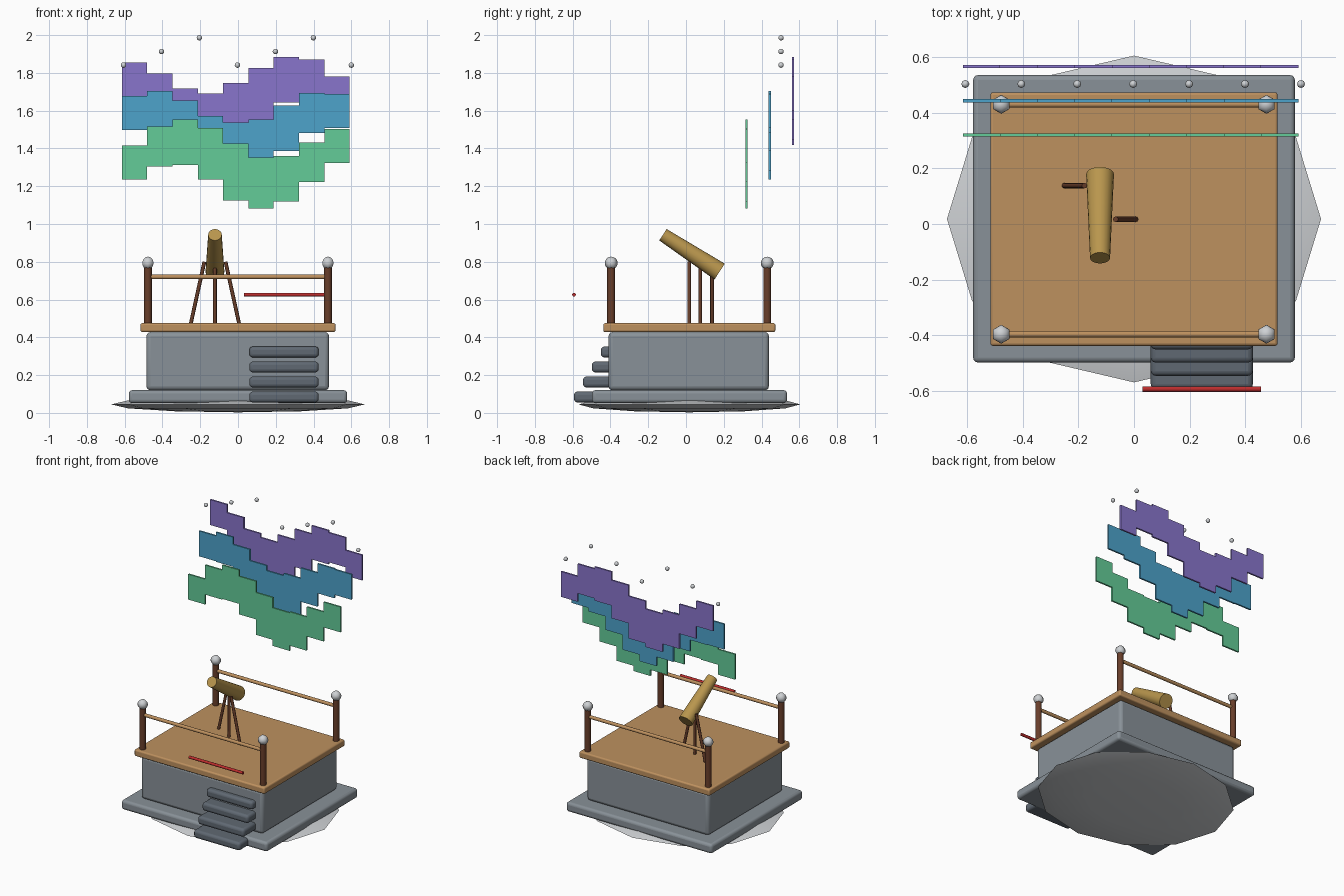
import bpy, math
from mathutils import Vector

if "Cube" in bpy.data.objects:
    bpy.data.objects.remove(bpy.data.objects["Cube"])


def mat(name, rgb):
    m = bpy.data.materials.new(name)
    m.diffuse_color = (*rgb, 1)
    m.use_nodes = True
    m.node_tree.nodes["Principled BSDF"].inputs["Base Color"].default_value = m.diffuse_color
    return m


STONE = mat("stone_grey", (0.25, 0.285, 0.315))
SLATE = mat("slate_step", (0.117, 0.141, 0.171))
WOOD = mat("light_wood", (0.515, 0.283, 0.114))
BROWN = mat("dark_wood", (0.14, 0.048, 0.023))
BRASS = mat("brass", (0.485, 0.305, 0.075))
SNOW = mat("snow_white", (0.62, 0.64, 0.66))
RED = mat("red", (0.515, 0.026, 0.026))
GREEN = mat("green_light", (0.127, 0.604, 0.314))
TEAL = mat("teal_light", (0.074, 0.366, 0.597))
PURPLE = mat("purple_light", (0.25, 0.178, 0.604))


def finish(name, material, angle=40):
    o = bpy.context.object
    o.name = name
    o.data.materials.append(material)
    bpy.ops.object.shade_smooth_by_angle(angle=math.radians(angle))
    return o


def box(name, lo, hi, material, bevel=0.0):
    lo, hi = Vector(lo), Vector(hi)
    bpy.ops.mesh.primitive_cube_add(size=1, location=(lo + hi) / 2)
    bpy.context.object.scale = hi - lo
    bpy.ops.object.transform_apply(location=False, rotation=False, scale=True)
    o = finish(name, material)
    if bevel:
        b = o.modifiers.new("bevel", 'BEVEL')
        b.width, b.segments = bevel, 3
    return o


def rod(name, a, b, r1, r2, material, sides=12):
    a, b = Vector(a), Vector(b)
    bpy.ops.mesh.primitive_cone_add(vertices=sides, radius1=r1, radius2=r2,
                                    depth=(b - a).length, location=(a + b) / 2)
    bpy.context.object.rotation_euler = (b - a).to_track_quat('Z', 'Y').to_euler()
    return finish(name, material, 50)


def ball(name, loc, scale, material, seg, rings):
    bpy.ops.mesh.primitive_uv_sphere_add(segments=seg, ring_count=rings, radius=1, location=loc)
    bpy.context.object.scale = scale
    bpy.ops.object.transform_apply(location=False, rotation=False, scale=True)
    return finish(name, material, 80)


# Snow mound, plinth, body and deck
ball("snow_mound", (0, 0.018, 0.045), (0.672, 0.587, 0.042), SNOW, 12, 6)
box("plinth", (-0.578, -0.498, 0.052), (0.578, 0.535, 0.12), STONE, 0.018)
box("body", (-0.485, -0.41, 0.12), (0.482, 0.439, 0.428), STONE, 0.022)
box("deck", (-0.516, -0.438, 0.428), (0.516, 0.473, 0.475), WOOD, 0.01)

# Steps climbing towards the body
for i in range(4):
    y, z = -0.593 + 0.0475 * i, 0.055 + 0.0795 * i
    box(f"step_{i + 1}", (0.06, y, z), (0.427, y + 0.15, z + 0.058), SLATE, 0.018)

# Corner posts with snow caps, and front and back rails
for side, y in (("front", -0.396), ("back", 0.43)):
    for end, x in (("left", -0.477), ("right", 0.476)):
        rod(f"{side}_{end}_post", (x, y, 0.47), (x, y, 0.78), 0.021, 0.021, BROWN)
        ball(f"{side}_{end}_cap", (x, y, 0.793), (0.034,) * 3, SNOW, 6, 10)
    rod(f"{side}_rail", (-0.477, y, 0.72), (0.476, y, 0.72), 0.012, 0.012, WOOD)

# Red bar floating over the steps
rod("red_bar", (0.031, -0.593, 0.626), (0.457, -0.593, 0.626), 0.01, 0.01, RED)

# Telescope tube on three legs
tx = -0.122
rod("telescope", (tx, 0.178, 0.748), (tx, -0.122, 0.943), 0.05, 0.036, BRASS, 20)
for name, y, x_top, x_foot in (("left", 0.138, -0.178, -0.25),
                               ("middle", 0.075, tx, tx),
                               ("right", 0.017, -0.066, 0.006)):
    rod(f"{name}_leg", (x_foot, y, 0.472), (x_top, y, 0.8), 0.01, 0.01, BROWN, 8)

# Three wavy curtains of light made of thin panels, tallest in the middle
for k, (name, material) in enumerate((("green", GREEN), ("teal", TEAL), ("purple", PURPLE))):
    y = 0.32 + 0.123 * k
    for i in range(9):
        x = -0.548 + 0.134 * i
        z = 1.325 + 0.17 * k + 0.11 * math.sin(0.9 * i + k)
        h = 0.151 - 0.0151 * abs(i - 4)
        box(f"{name}_panel_{i + 1}", (x - 0.067, y - 0.006, z - h),
            (x + 0.067, y + 0.006, z + h), material)

# Stars in a stepped row
for i in range(7):
    ball(f"star_{i + 1}", (-0.606 + 0.201 * i, 0.503, 1.841 + 0.0725 * (i % 3)),
         (0.0145,) * 3, SNOW, 8, 6)
